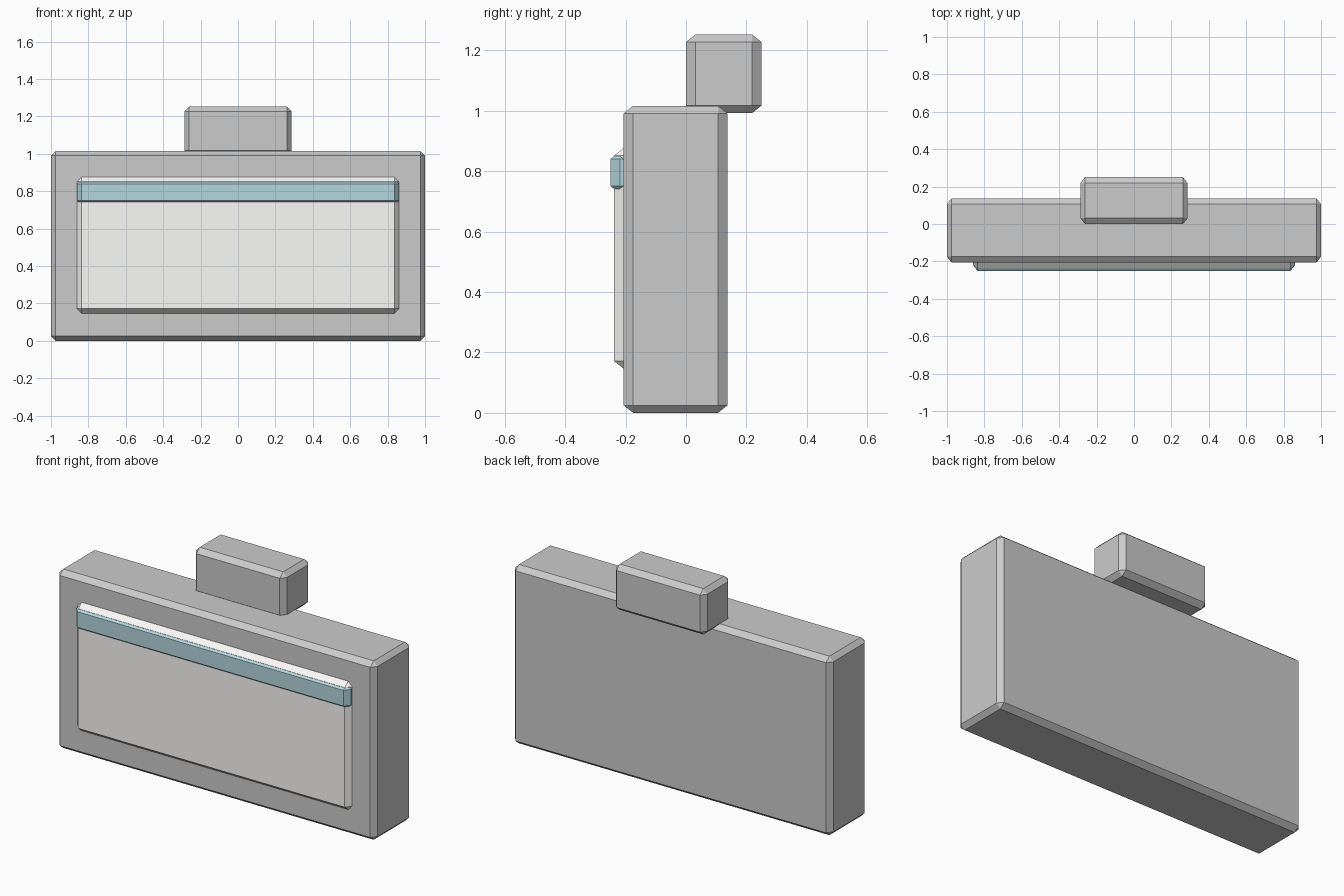
import bpy
import bmesh
from mathutils import Vector

if "Cube" in bpy.data.objects:
    bpy.data.objects.remove(bpy.data.objects["Cube"])

CHAMFER = Vector((0.025, 0.031, 0.025))


def chamfered_box(name, lo, hi, color=None):
    """Box between two corners, with a flat chamfer on every edge."""
    lo, hi = Vector(lo), Vector(hi)
    size, centre = hi - lo, (lo + hi) / 2
    bm = bmesh.new()
    bmesh.ops.create_cube(bm, size=1)
    # Bevel in chamfer units, then scale, so each axis has its own chamfer width
    bmesh.ops.scale(bm, verts=bm.verts, vec=[s / c for s, c in zip(size, CHAMFER)])
    bmesh.ops.bevel(bm, geom=bm.edges[:], offset=1, offset_type='OFFSET',
                    segments=1, affect='EDGES')
    bmesh.ops.scale(bm, verts=bm.verts, vec=CHAMFER)
    mesh = bpy.data.meshes.new(name)
    bm.to_mesh(mesh)
    bm.free()
    obj = bpy.data.objects.new(name, mesh)
    obj.location = centre
    bpy.context.collection.objects.link(obj)
    if color:
        mat = bpy.data.materials.new(name + "_colour")
        mat.diffuse_color = (*color, 1)
        mat.use_nodes = True
        mat.node_tree.nodes["Principled BSDF"].inputs["Base Color"].default_value = mat.diffuse_color
        mesh.materials.append(mat)
    return obj


# Main slab
chamfered_box("body", (-1, -0.206, 0), (1, 0.137, 1.016))
# Raised front panel
chamfered_box("front_panel", (-0.862, -0.238, 0.147), (0.862, -0.13, 0.876),
              (0.97, 0.96, 0.94))
# Coloured strip across the top of the panel
chamfered_box("header_strip", (-0.862, -0.25, 0.726), (0.862, -0.14, 0.865),
              (0.45, 0.68, 0.73))
# Block on top, overhanging the back
chamfered_box("top_block", (-0.287, 0, 0.992), (0.287, 0.25, 1.252),
              (0.74, 0.74, 0.76))
